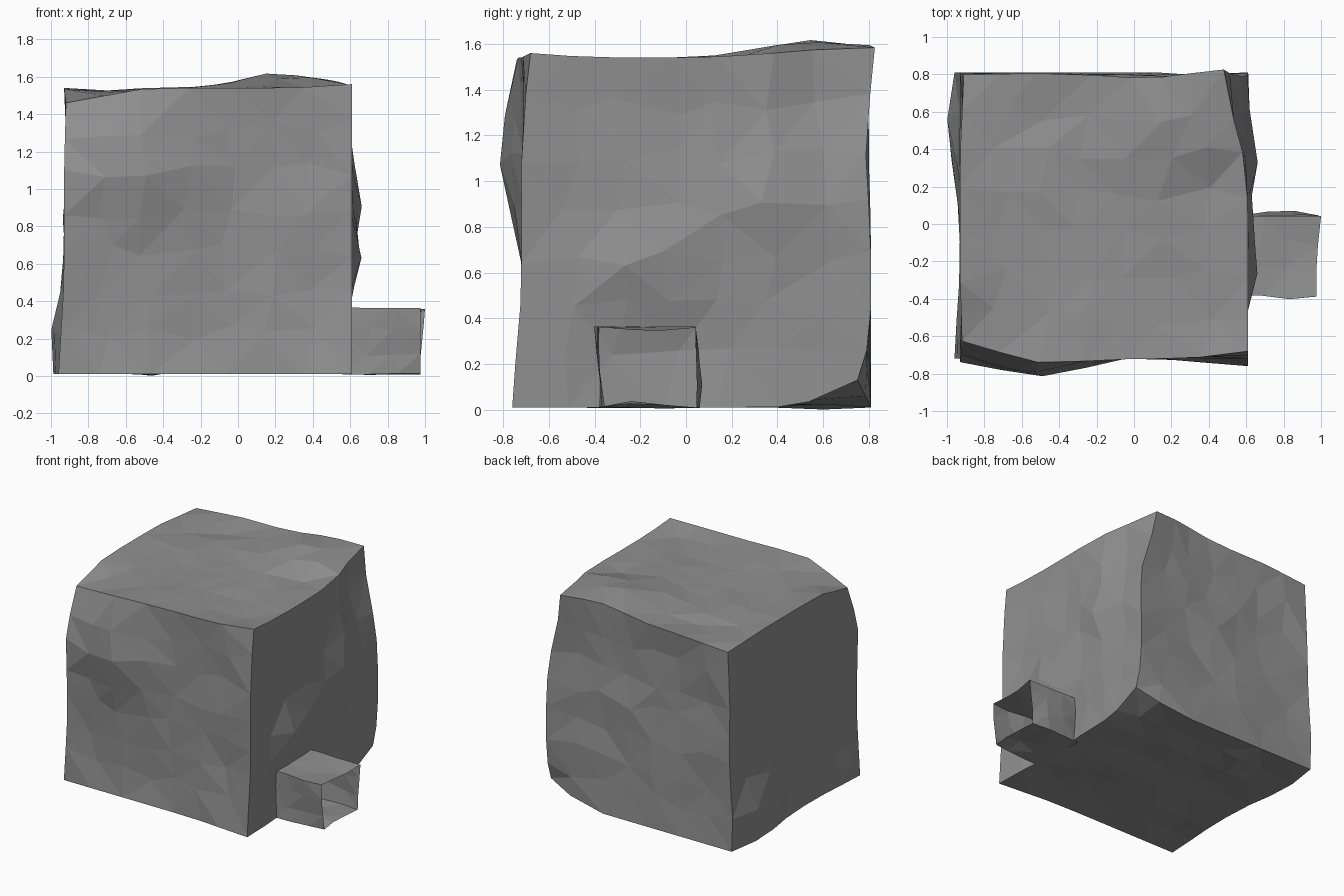
import bpy, bmesh, random
from math import exp
from mathutils import Vector, noise

if "Cube" in bpy.data.objects:
    bpy.data.objects.remove(bpy.data.objects["Cube"])

random.seed(4)

stone = bpy.data.materials.new("stone_grey")
stone.diffuse_color = (0.28, 0.28, 0.28, 1)
stone.use_nodes = True
stone.node_tree.nodes["Principled BSDF"].inputs["Base Color"].default_value = stone.diffuse_color


def rough_block(name, lo, hi, cuts, bumps, amp, jitter, inset=0, open_end=False):
    """Subdivided box with local bulges / chips and an uneven hewn surface."""
    lo, hi = Vector(lo), Vector(hi)
    bm = bmesh.new()
    bmesh.ops.create_cube(bm, size=2)
    if open_end:  # leave the +x end hollow
        ends = [f for f in bm.faces if f.calc_center_median().x > 0.9]
        bmesh.ops.delete(bm, geom=ends, context='FACES_ONLY')
    bmesh.ops.subdivide_edges(bm, edges=bm.edges[:], cuts=cuts, use_grid_fill=True)
    for v in bm.verts:
        u = v.co.copy()
        p = Vector([lo[i] + (u[i] + 1) / 2 * (hi[i] - lo[i]) for i in range(3)])
        on = [i for i in range(3) if abs(u[i]) > 0.999]
        # slide points within their own face or edge, keeping corners fixed
        for i in range(3):
            if i not in on:
                p[i] += random.uniform(-jitter, jitter)
        # roughness of face interiors
        if len(on) == 1:
            i = on[0]
            p[i] += (noise.noise(p * 3.1 + Vector((7, 3, 1))) * amp
                     + random.uniform(-amp, amp) * 0.3) - u[i] * inset
        base = p.copy()
        for centre, radius, push in bumps:
            d = (base - Vector(centre)).length / radius
            p += Vector(push) * exp(-d * d)
        p.z = max(p.z, 0.0)
        v.co = p
    bmesh.ops.triangulate(bm, faces=bm.faces[:], quad_method='SHORT_EDGE')
    bmesh.ops.recalc_face_normals(bm, faces=bm.faces[:])
    me = bpy.data.meshes.new(name)
    bm.to_mesh(me)
    bm.free()
    me.materials.append(stone)
    ob = bpy.data.objects.new(name, me)
    bpy.context.collection.objects.link(ob)
    return ob


# Large stone: each entry is centre, radius, push
large_bumps = [
    ((0.24, 0.56, 1.54), 0.32, (0, 0, 0.098)),        # top swelling
    ((0.61, 0.80, 1.54), 0.34, (-0.13, 0, 0)),        # top back right chip
    ((0.61, 0.80, 1.54), 0.22, (0, 0.02, 0.03)),
    ((-0.93, 0.80, 1.54), 0.25, (0.02, -0.01, -0.03)),  # top back left corner
    ((-0.93, -0.72, 1.54), 0.26, (0.01, 0.10, -0.08)),  # top front left chip
    ((0.61, -0.72, 1.54), 0.20, (0, 0.04, 0.02)),     # top front right corner
    ((0.61, 0.80, 0.01), 0.20, (0, -0.06, 0.12)),     # low back right chip
    ((-0.53, -0.72, 1.15), 0.32, (0, -0.12, 0)),      # front swelling
    ((0.61, -0.72, 0.01), 0.30, (0, -0.04, 0)),       # front foot
    ((-0.93, 0.50, 0.20), 0.30, (-0.09, 0, 0)),       # left swelling
    ((-0.93, -0.72, 0.01), 0.30, (-0.03, 0, 0)),      # left foot
    ((0.61, 0.33, 0.90), 0.25, (0.07, 0, 0)),         # right swellings
    ((0.61, -0.20, 0.62), 0.22, (0.065, 0, 0)),
    ((0.61, -0.20, 0.20), 0.25, (-0.05, 0, 0)),       # hollow behind small stone
    ((0.05, 0.80, 1.54), 0.30, (0, -0.025, 0)),       # top back edge dip
] + [((x, 0.80, 1.15), 0.28, (0, -0.02, 0)) for x in (-0.7, -0.2, 0.25, 0.61)]
rough_block("large_stone_block", (-0.93, -0.72, 0.01), (0.61, 0.81, 1.54),
            6, large_bumps, 0.022, 0.045, inset=0.012)

# Small hollow-ended stone against the right side
small_bumps = [
    ((0.80, 0.04, 0.11), 0.13, (0, 0.035, 0)),
    ((0.85, -0.37, 0.30), 0.12, (0, -0.03, 0)),
    ((0.98, 0.04, 0.36), 0.15, (0.025, 0, 0)),
    ((0.98, -0.37, 0.01), 0.12, (0, 0.025, 0)),
    ((0.90, -0.13, 0.36), 0.16, (0, 0, -0.025)),
    ((0.90, -0.20, 0.01), 0.14, (0, 0, 0.03)),
]
rough_block("small_stone_block", (0.56, -0.38, 0.008), (0.975, 0.042, 0.365),
            2, small_bumps, 0.015, 0.02, open_end=True)
